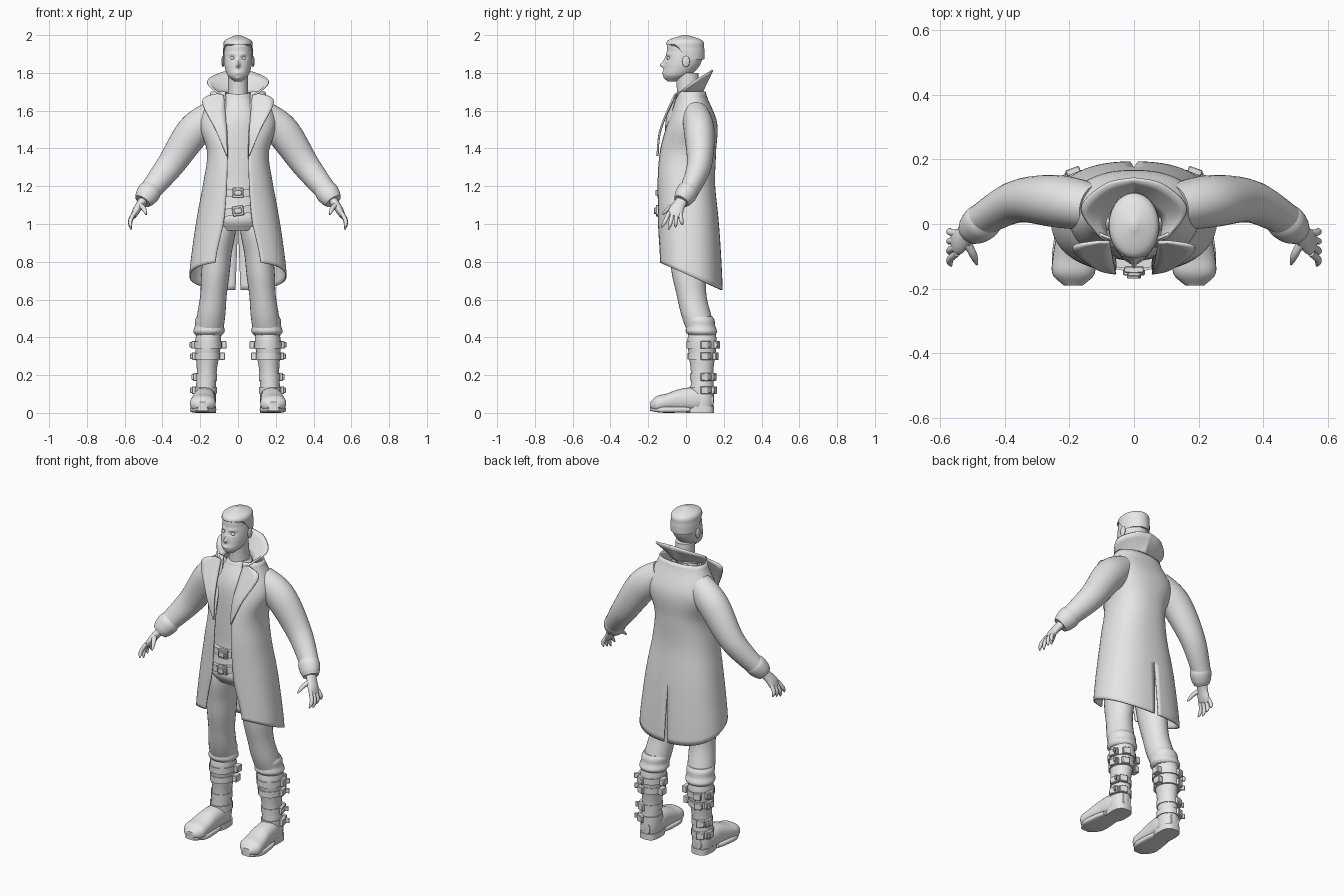
import bpy, bmesh
from math import sin, cos, pi, exp, asin, radians
from mathutils import Vector, Matrix

if "Cube" in bpy.data.objects:
    bpy.data.objects.remove(bpy.data.objects["Cube"])

tone = (.8, .8, .8, 1)
grey = bpy.data.materials.new("light grey")
grey.use_nodes = True
grey.diffuse_color = tone
grey.node_tree.nodes["Principled BSDF"].inputs["Base Color"].default_value = tone
Y, Z = Vector((0, 1, 0)), Vector((0, 0, 1))


def finish(name, bm, mirror=False, thick=0, bevel=0):
    """Turn a bmesh into a smooth shaded object with its modifiers."""
    bmesh.ops.recalc_face_normals(bm, faces=bm.faces)
    mesh = bpy.data.meshes.new(name)
    bm.to_mesh(mesh)
    bm.free()
    mesh.materials.append(grey)
    ob = bpy.data.objects.new(name, mesh)
    bpy.context.collection.objects.link(ob)
    bpy.ops.object.select_all(action='DESELECT')
    ob.select_set(True)
    bpy.context.view_layer.objects.active = ob
    bpy.ops.object.shade_smooth_by_angle(angle=radians(45))
    if mirror:
        ob.modifiers.new("mirror", 'MIRROR')
    if thick:
        shell = ob.modifiers.new("thickness", 'SOLIDIFY')
        shell.thickness, shell.offset = thick, 0
    if bevel:
        ob.modifiers.new("bevel", 'BEVEL').width = bevel


def along(values, t):
    """Smooth curve through evenly spaced numbers or vectors."""
    last = len(values) - 1
    if not last:
        return values[0]
    i = min(int(t * last), last - 1)
    f = t * last - i
    a, b, c, d = (values[min(max(i + k, 0), last)] for k in (-1, 0, 1, 2))
    return b + (c - a) * (f / 2) + (a * 2 - b * 5 + c * 4 - d) * (f * f / 2) + (b * 3 - a - c * 3 + d) * (f ** 3 / 2)


def power(value, exponent):
    return abs(value) ** exponent * (1 if value >= 0 else -1)


def grid(bm, rows, closed=False):
    count = len(rows[0])
    for low, high in zip(rows, rows[1:]):
        for i in range(count if closed else count - 1):
            j = (i + 1) % count
            bm.faces.new((low[i], low[j], high[j], high[i]))


def tube(name, path, radii, depth=(1,), axis=None, ref=Y, seg=28, steps=24, edge=1, shape=None, **options):
    """Capped loft along a path; depth is the ratio of the second radius to the first."""
    bm = bmesh.new()
    path = [Vector(p) for p in path]
    rings = []
    for step in range(steps + 1):
        t = step / steps
        ahead, behind = along(path, min(t + .01, 1)), along(path, max(t - .01, 0))
        forward = axis or (ahead - behind).normalized()
        side = forward.cross(ref).normalized()
        other = side.cross(forward)
        radius = along(radii, t)
        ring = []
        for s in range(seg):
            a = 2 * pi * s / seg
            p = along(path, t) + side * radius * power(cos(a), edge)
            p += other * radius * along(depth, t) * power(sin(a), edge)
            if shape:
                shape(p)
            ring.append(bm.verts.new(p))
        rings.append(ring)
    grid(bm, rings, closed=True)
    bm.faces.new(rings[0])
    bm.faces.new(rings[-1])
    finish(name, bm, **options)


def upright(x, y, low, high):
    return [(x, y, low), (x, y, high)]


def box(name, place, size, turn=0, axis='Z', **options):
    bm = bmesh.new()
    matrix = Matrix.Translation(place) @ Matrix.Rotation(radians(turn), 4, axis) @ Matrix.Diagonal((*size, 1))
    bmesh.ops.create_cube(bm, size=1, matrix=matrix)
    finish(name, bm, bevel=.003, **options)


def ball(name, place, scale):
    bm = bmesh.new()
    matrix = Matrix.Translation(place) @ Matrix.Diagonal((*scale, 1))
    bmesh.ops.create_uvsphere(bm, u_segments=20, v_segments=12, radius=1, matrix=matrix)
    finish(name, bm, mirror=True)


def sheet(name, inner, outer, steps=24, across=4):
    """Mirrored thin sheet between two smooth edge lines."""
    bm = bmesh.new()
    rows = []
    for step in range(steps + 1):
        a, b = (along([Vector(p) for p in line], step / steps) for line in (inner, outer))
        rows.append([bm.verts.new(a.lerp(b, k / across)) for k in range(across + 1)])
    grid(bm, rows)
    finish(name, bm, mirror=True, thick=.01)


# Head, with features raised or sunk by soft bumps: x, z, width, height, amount
nose, bridge = (0, 1.84, .01, .013, .02), (0, 1.86, .01, .02, .01)
socket, brow = (.03, 1.88, .016, .01, -.01), (.03, 1.9, .02, .01, .003)
mouth, chin = (0, 1.8, .02, .01, .006), (0, 1.77, .02, .01, .005)


def face(p):
    if p.y < 0:
        for x, z, width, height, amount in (nose, bridge, socket, brow, mouth, chin):
            p.y -= amount * exp(-((abs(p.x) - x) / width) ** 2 - ((p.z - z) / height) ** 2)


def hairline(p):
    rise = min(max(.25 - p.y * 12, 0), 1)
    p.z = max(p.z, 1.87 + .08 * rise * rise * (3 - 2 * rise))


tube("head", [(0, -.07, 1.755), (0, -.025, 1.83), (0, -.005, 1.91), (0, -.005, 1.99)],
     radii=(.02, .055, .07, .075, .075, .07, .03), depth=(1.3,), axis=Z, seg=96, steps=90, shape=face)
tube("hair", upright(0, -.005, 1.86, 2), radii=(.077, .079, .078, .07, .01), depth=(1.3,),
     axis=Z, seg=48, steps=40, shape=hairline)
ball("eyes", (.03, -.09, 1.877), (.013, .012, .009))
ball("ears", (.08, 0, 1.86), (.008, .02, .03))
tube("neck", [(0, .02, 1.62), (0, .005, 1.8)], radii=(.062, .053, .052), depth=(1.15,), axis=Z)

# Shirt and neckband
tube("shirt", [(0, .01, .965), (0, 0, 1.2), (0, .02, 1.685)], radii=(.13, .16, .14, .135, .145, .13, .065),
     depth=(.85, .88, .82, 1.05), axis=Z, seg=40, edge=.9)
tube("shirt_neckband", upright(0, .018, 1.66, 1.69), radii=(.078, .074, .062), axis=Z)


# Belts and buckles, the lower belt slanting
def slant(p):
    p.z += .16 * p.x


for name, height, waist, turn, shape in (("upper", 1.165, .158, 0, None), ("lower", 1.07, .166, -9, slant)):
    front = -.9 * waist
    tube(name + "_belt", upright(0, 0, height - .02, height + .02), radii=(waist,), depth=(.88,),
         axis=Z, seg=40, edge=.9, shape=shape)
    box(name + "_buckle_frame", (0, front, height), (.06, .02, .054), turn, axis='Y')
    box(name + "_buckle_centre", (0, front - .01, height), (.04, .02, .03), turn, axis='Y')

# Trousers, gathered above the boots
tube("trouser_legs", [(.085, .01, 1.02), (.11, .01, .84), (.13, .03, .62), (.155, .085, .41)],
     radii=(.078, .082, .076, .075, .07, .075, .07), depth=(1.45, 1.3, 1.12, 1), axis=Z, mirror=True)
tube("trouser_folds", [(.148, .07, .51), (.155, .085, .41)], radii=(.07, .078, .077, .083, .068),
     axis=Z, mirror=True)

# Boots: shaft, foot, sole and heel
shaft_top, shaft_end = Vector((.156, .085, .42)), Vector((.174, .085, .03))
shaft_radii, shaft_depth = (.064, .069, .062, .053, .053, .056, .053), 1.13
tube("boot_shafts", (shaft_top, shaft_end), shaft_radii, depth=(shaft_depth,), axis=Z, mirror=True)
tube("boot_feet", [(.172, .145, .065), (.178, 0, .07), (.186, -.12, .053), (.188, -.19, .04)],
     radii=(.03, .056, .06, .066, .065, .03), depth=(1.1, 1.1, 1, .7, .65, .6),
     axis=-Y, ref=Z, edge=.85, mirror=True)
tube("boot_soles", [(.18, .02, .017), (.188, -.19, .018)], radii=(.055, .065, .067, .03),
     depth=(.25,), axis=-Y, ref=Z, edge=.5, mirror=True)
tube("boot_heels", upright(.172, .075, 0, .035), radii=(.055,), depth=(1.35,), axis=Z, edge=.7, mirror=True)

# Boot straps, sized from the shaft, with buckles around them
for name, height in (("top", .36), ("upper", .3), ("lower", .19), ("ankle", .12)):
    t = (shaft_top.z - height) / (shaft_top.z - shaft_end.z)
    x, y, z = shaft_top.lerp(shaft_end, t)
    radius = along(shaft_radii, t) + .004
    back = radius * shaft_depth
    tube(name + "_strap", upright(x, y, z - .018, z + .018), (radius,), depth=(shaft_depth,),
         axis=Z, steps=1, mirror=True)
    box(name + "_outer_buckle", (x + radius, y + .02, z), (.02, .055, .04), turn=12, mirror=True)
    box(name + "_outer_tab", (x + radius + .01, y + .04, z), (.03, .01, .03), turn=30, mirror=True)
    box(name + "_back_buckle", (x + .03, y + back - .004, z), (.045, .02, .04), turn=-20, mirror=True)
    if height > .2:
        box(name + "_inner_buckle", (x - radius - .01, y + .02, z), (.03, .045, .04), mirror=True)

# Long coat: half shell, with a slanted hem and a back slit below the hips
collar_height, hip, hem, sides, boxy = 1.7, 1, .735, 28, .85
bm = bmesh.new()
rows = []
for step in range(45):
    t = step / 44
    z = collar_height + (hem - collar_height) * t
    width = along((.14, .2, .16, .18, .21, .235, .254), t)
    front = along((-.05, -.14, -.15, -.146), t)
    back = along((.1, .16, .155, .15, .165, .18, .19), t)
    opening = along((.065, .055, .07, .12), t)
    end = pi - asin((opening / width) ** (1 / boxy))
    skirt = max(0, (hip - z) / (hip - hem))
    row = []
    for i in range(sides + 1):
        a = end * i / sides
        y = (front + back) / 2 + (back - front) / 2 * power(cos(a), boxy)
        x = max(width * power(sin(a), boxy), .013 * skirt)
        row.append(bm.verts.new((x, y, z - .45 * y * skirt)))
    rows.append(row)
grid(bm, rows)
finish("coat_body", bm, mirror=True, thick=.008)

# Raised collar and lapels
sheet("coat_collar", [(0, .085, 1.7), (.085, .02, 1.69), (.08, -.055, 1.665)],
      [(0, .14, 1.815), (.09, .12, 1.8), (.163, .045, 1.755), (.1, -.045, 1.69)])
sheet("coat_lapels", [(.075, -.055, 1.68), (.06, -.135, 1.5), (.056, -.15, 1.36)],
      [(.11, -.055, 1.69), (.19, -.075, 1.65), (.12, -.135, 1.5), (.06, -.152, 1.36)])

# Sleeves and cuffs
tube("coat_sleeves", [(.12, .05, 1.58), (.235, .07, 1.49), (.36, .07, 1.31), (.475, .01, 1.165)],
     radii=(.08, .09, .073, .055), depth=(.9,), seg=32, steps=32, mirror=True)
tube("coat_cuffs", [(.455, .02, 1.19), (.505, -.025, 1.12)], radii=(.054, .062, .057, .045),
     depth=(.92,), seg=32, mirror=True)

# Hands, the fingers spread by a rule
tube("palms", [(.495, -.015, 1.135), (.53, -.045, 1.085), (.555, -.064, 1.04)],
     radii=(.026, .022, .02, .014), depth=(1.2, 1.7, 2.5), mirror=True)
for i, name in enumerate(("index", "middle", "ring", "little")):
    root, tip, end = .02 * i - .09, .037 * i - .13, .97 + .012 * abs(i - 1)
    tube(name + "_fingers", [(.548, root, 1.06), (.57, (root + tip) / 2, (1.05 + end) / 2), (.566, tip, end)],
         radii=(.011, .011, .01, .003), seg=12, steps=12, mirror=True)
tube("thumbs", [(.52, -.055, 1.1), (.5, -.09, 1.083), (.486, -.125, 1.05)],
     radii=(.016, .013, .011, .004), seg=12, steps=12, mirror=True)
